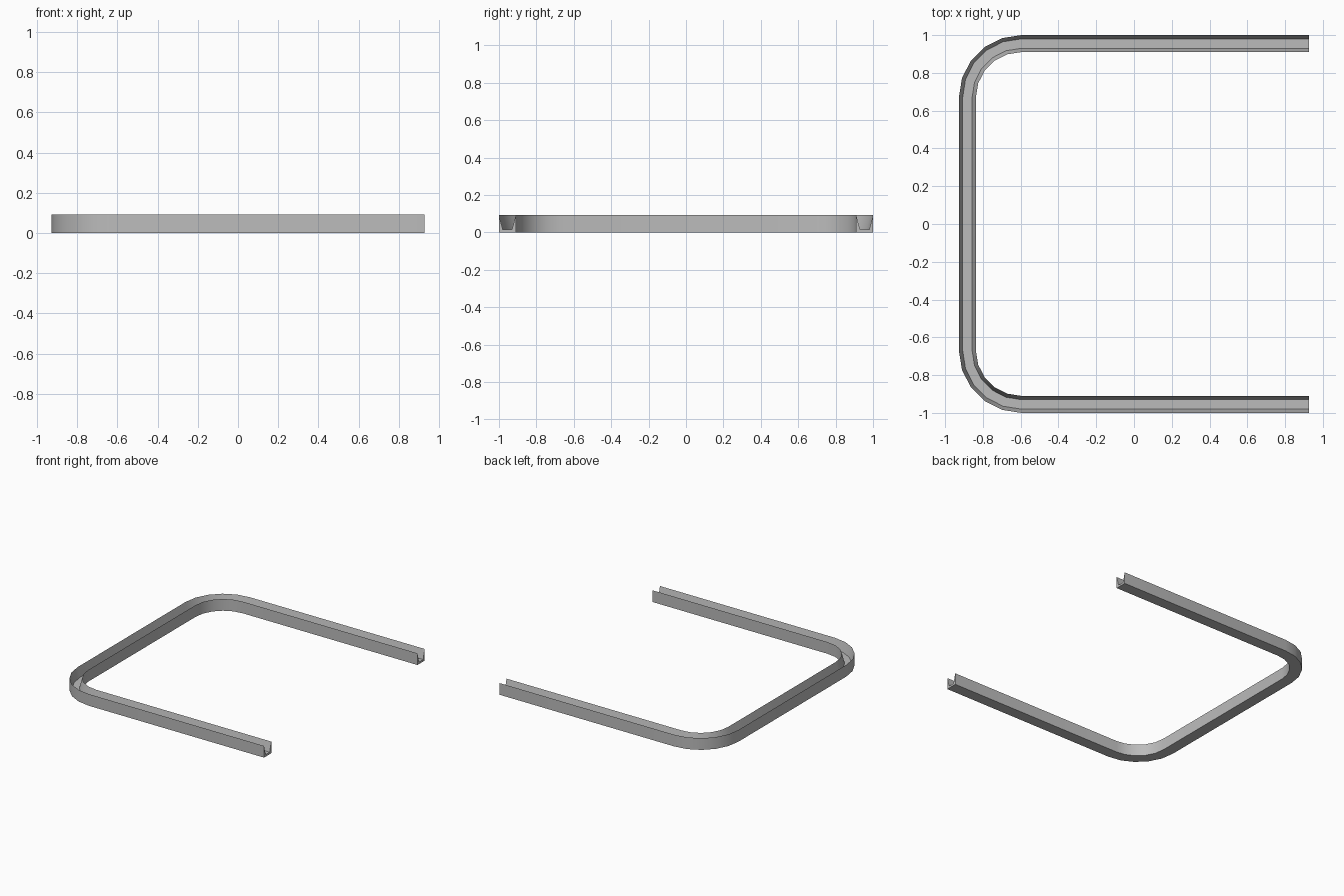
import bpy, bmesh, math

cube = bpy.data.objects.get("Cube")
if cube:
    bpy.data.objects.remove(cube, do_unlink=True)

# Overall sizes
X = 0.927          # half length of the arms
R = 0.33           # outer bend radius
W, H = 0.09, 0.092 # channel width and height
SEGMENTS = 5       # faces per bend

grey = bpy.data.materials.new("light grey metal")
grey.use_nodes = True
colour = (0.5, 0.5, 0.5, 1)
grey.diffuse_color = colour
grey.node_tree.nodes["Principled BSDF"].inputs["Base Color"].default_value = colour

# Cross-section (distance inward from the outer wall, height): square outside, tapered groove
profile = [(0, 0), (0, H), (0.02, 0.016), (0.07, 0.016), (W, H), (W, 0)]

# Outer path: point plus inward direction, from the back arm round to the front arm
path = [((X, 1), (0, -1))]
for cy, start in ((1 - R, 90), (R - 1, 180)):
    for i in range(SEGMENTS + 1):
        a = math.radians(start + 90 * i / SEGMENTS)
        c, s = math.cos(a), math.sin(a)
        path.append(((-X + R + R * c, cy + R * s), (-c, -s)))
path.append(((X, -1), (0, 1)))

# Sweep the section along the path
bm = bmesh.new()
rings = [[bm.verts.new((p[0] + n[0] * d, p[1] + n[1] * d, z)) for d, z in profile]
         for p, n in path]
count = len(profile)
for a, b in zip(rings, rings[1:]):
    for i in range(count):
        j = (i + 1) % count
        bm.faces.new((a[i], a[j], b[j], b[i]))

# Close both cut ends: two side walls and the floor
for r in (rings[0], rings[-1]):
    for ids in ((0, 1, 2), (0, 2, 3, 5), (3, 4, 5)):
        bm.faces.new([r[i] for i in ids])
bmesh.ops.recalc_face_normals(bm, faces=bm.faces)

mesh = bpy.data.meshes.new("curved_channel_rail")
bm.to_mesh(mesh)
bm.free()
mesh.materials.append(grey)
rail = bpy.data.objects.new("curved_channel_rail", mesh)
bpy.context.collection.objects.link(rail)

# Smooth bends, sharp long edges
bpy.ops.object.select_all(action="DESELECT")
rail.select_set(True)
bpy.context.view_layer.objects.active = rail
bpy.ops.object.shade_smooth_by_angle(angle=math.radians(30))
